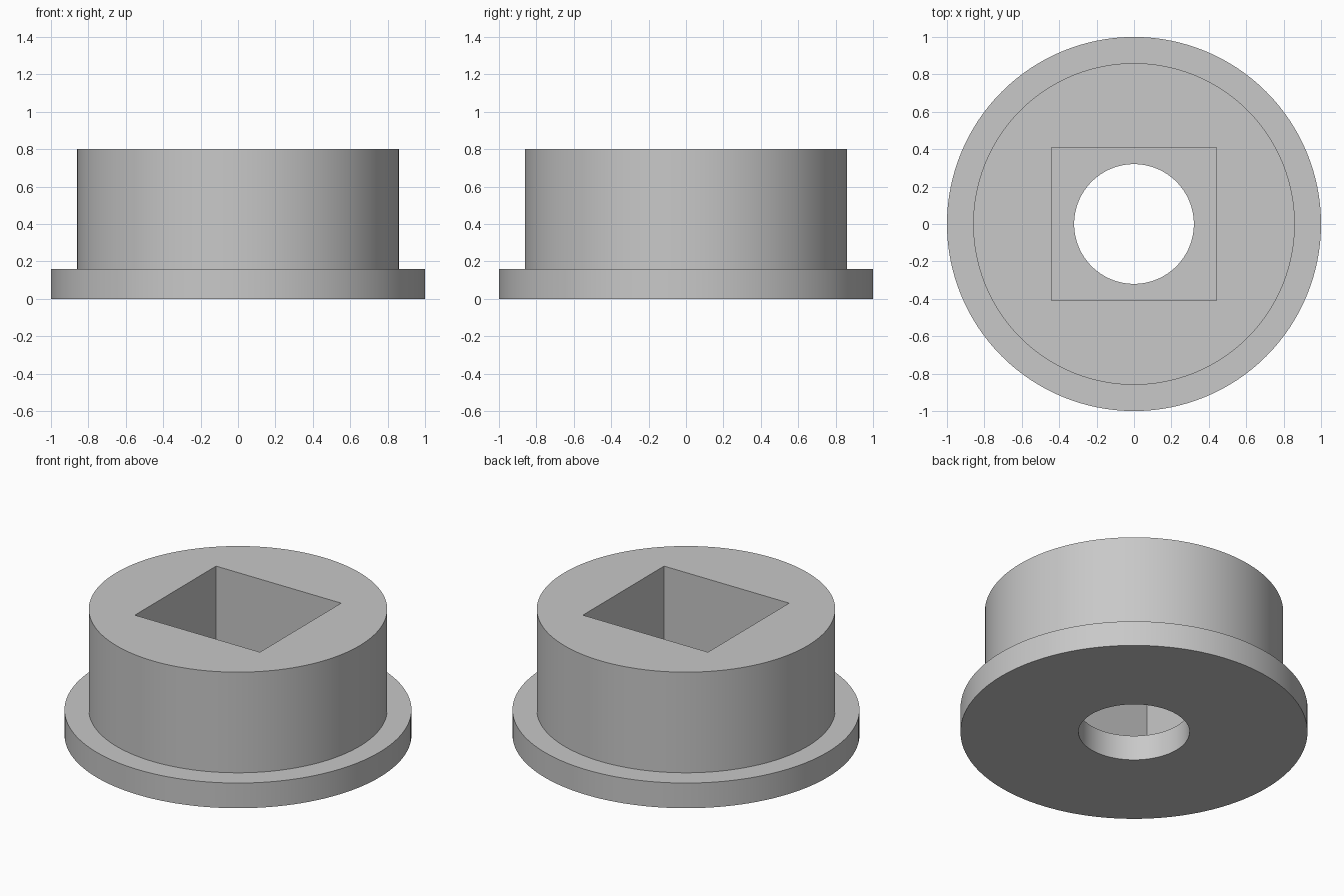
import bpy
import bmesh
import math

if "Cube" in bpy.data.objects:
    bpy.data.objects.remove(bpy.data.objects["Cube"], do_unlink=True)

SIDES = 128
FLANGE_H, TOP = 0.16, 0.8

grey = bpy.data.materials.new("plain grey")
grey.use_nodes = True
grey.diffuse_color = (0.58, 0.58, 0.58, 1)
grey.node_tree.nodes["Principled BSDF"].inputs["Base Color"].default_value = grey.diffuse_color


def add_object(name, bm):
    bmesh.ops.recalc_face_normals(bm, faces=bm.faces)
    mesh = bpy.data.meshes.new(name)
    bm.to_mesh(mesh)
    bm.free()
    mesh.materials.append(grey)
    obj = bpy.data.objects.new(name, mesh)
    bpy.context.collection.objects.link(obj)
    return obj


def lathe(name, profile):
    """Spin a radius/height profile into a closed solid."""
    bm = bmesh.new()
    rings = [[bm.verts.new((r * math.cos(a), r * math.sin(a), z))
              for a in (math.tau * i / SIDES for i in range(SIDES))]
             for r, z in profile]
    for low, high in zip(rings, rings[1:]):
        for i in range(SIDES):
            j = (i + 1) % SIDES
            bm.faces.new((low[i], low[j], high[j], high[i]))
    bm.faces.new(rings[0])
    bm.faces.new(rings[-1])
    return add_object(name, bm)


def box(name, size_x, size_y, z0, z1):
    bm = bmesh.new()
    bmesh.ops.create_cube(bm, size=1)
    for v in bm.verts:
        v.co = (v.co.x * size_x, v.co.y * size_y, z0 if v.co.z < 0 else z1)
    return add_object(name, bm)


# Flanged round body
body = lathe("flanged_bushing", [(1, 0), (1, FLANGE_H), (0.86, FLANGE_H), (0.86, TOP)])

# Rectangular socket from above, round bore through the floor
cutters = [box("socket_cutter", 0.88, 0.816, FLANGE_H, TOP + 0.2),
           lathe("bore_cutter", [(0.32, -0.2), (0.32, FLANGE_H + 0.2)])]

bpy.ops.object.select_all(action="DESELECT")
bpy.context.view_layer.objects.active = body
body.select_set(True)
for cutter in cutters:
    cutter.hide_render = True
    mod = body.modifiers.new(cutter.name, "BOOLEAN")
    mod.operation = "DIFFERENCE"
    mod.solver = "EXACT"
    mod.object = cutter
    bpy.ops.object.modifier_apply(modifier=mod.name)
for cutter in cutters:
    bpy.data.objects.remove(cutter, do_unlink=True)

bpy.ops.object.shade_smooth_by_angle(angle=math.radians(30))
